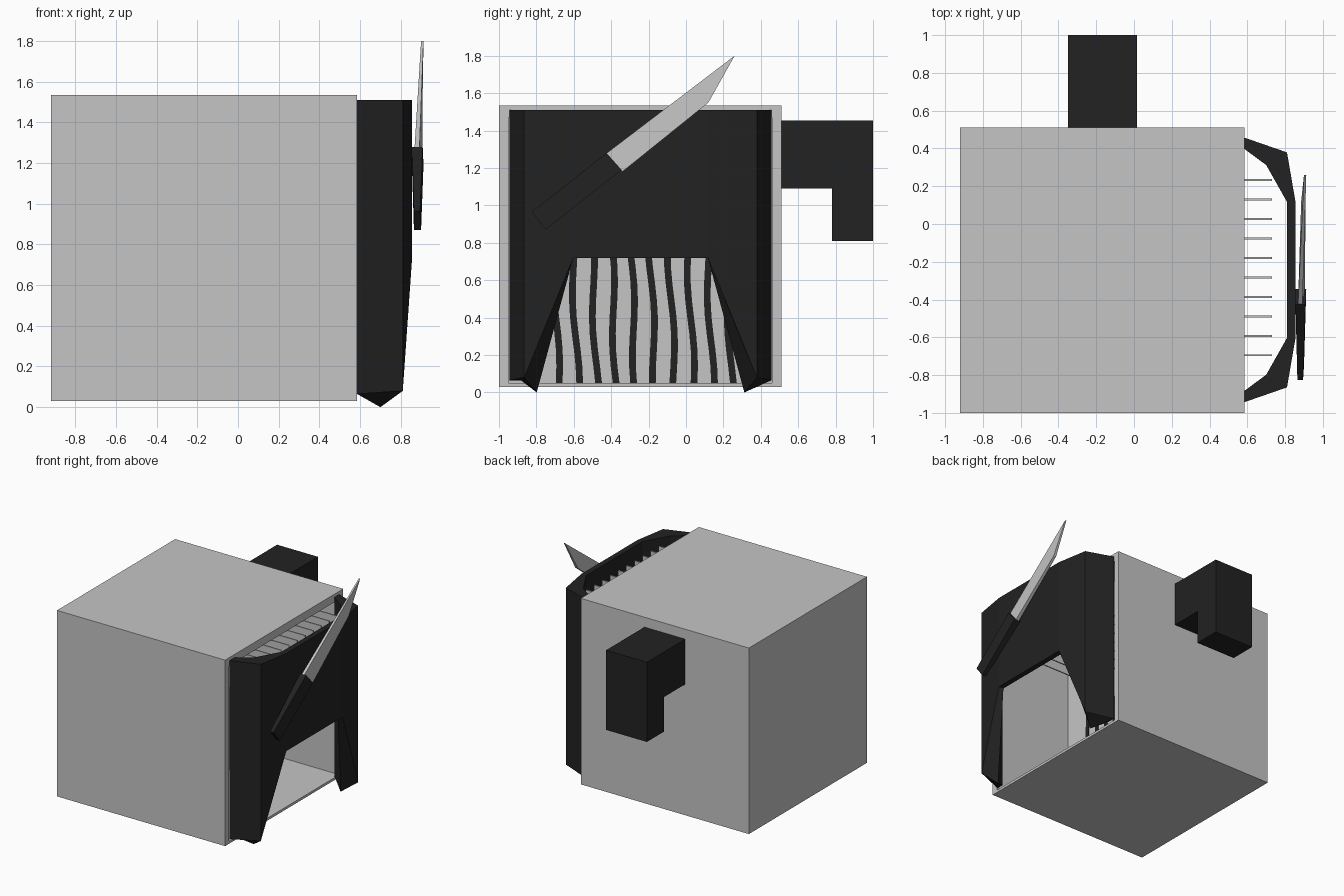
import bpy, math

if "Cube" in bpy.data.objects:
    bpy.data.objects.remove(bpy.data.objects["Cube"])


def material(name, rgb):
    m = bpy.data.materials.new(name)
    m.diffuse_color = (*rgb, 1)
    m.use_nodes = True
    m.node_tree.nodes["Principled BSDF"].inputs["Base Color"].default_value = m.diffuse_color
    return m


GREY = material("light grey", (0.56, 0.56, 0.56))
BLACK = material("near black", (0.016, 0.016, 0.016))


def mesh(name, verts, faces, mat):
    me = bpy.data.meshes.new(name)
    me.from_pydata(verts, [], faces)
    me.materials.append(mat)
    ob = bpy.data.objects.new(name, me)
    bpy.context.collection.objects.link(ob)
    bpy.context.view_layer.objects.active = ob
    # consistent outward normals
    import bmesh
    bm = bmesh.new()
    bm.from_mesh(me)
    bmesh.ops.recalc_face_normals(bm, faces=bm.faces)
    bm.to_mesh(me)
    bm.free()
    return ob


def prism(name, pts, lo, hi, mat):
    """Outline in y,z given thickness in x; lo and hi are numbers or one per point."""
    n = len(pts)
    lo = lo if isinstance(lo, (list, tuple)) else [lo] * n
    hi = hi if isinstance(hi, (list, tuple)) else [hi] * n
    verts = [(x, y, z) for x, (y, z) in zip(lo, pts)]
    verts += [(x, y, z) for x, (y, z) in zip(hi, pts)]
    faces = [tuple(range(n)), tuple(range(n, 2 * n))]
    faces += [(i, (i + 1) % n, n + (i + 1) % n, n + i) for i in range(n)]
    return mesh(name, verts, faces, mat)


def box(name, x, y, z, mat):
    return prism(name, [(y[0], z[0]), (y[1], z[0]), (y[1], z[1]), (y[0], z[1])],
                 x[0], x[1], mat)


# hollow cabinet, open towards +x: outer corners then inner corners
def corners(x, y, z):
    return [(x, y[0], z[0]), (x, y[1], z[0]), (x, y[1], z[1]), (x, y[0], z[1])]


WALL = -0.13
oy, oz, iy, iz = (-1, 0.51), (0.03, 1.535), (-0.95, 0.46), (0.05, 1.47)
v = corners(-0.92, oy, oz) + corners(0.585, oy, oz) + corners(0.585, iy, iz) + corners(WALL, iy, iz)
f = [(0, 1, 2, 3), (12, 13, 14, 15)]
for a in (0, 4, 8):
    for i in range(4):
        j = (i + 1) % 4
        f.append((a + i, a + j, a + 4 + j, a + 4 + i))
mesh("cabinet_shell", v, f, GREY)

# wavy dark stripes on the inner wall, and thin slats above them
ys = [-0.695 + 0.103 * i for i in range(10)]
for i, y in enumerate(ys):
    left, right = [], []
    for k in range(17):
        z = 0.05 + (1.47 - 0.05) * k / 16
        c = y + 0.012 - 0.035 * (z - 0.05) + 0.012 * math.sin(z * 8 + i * 0.9)
        left.append((c - 0.018, z))
        right.append((c + 0.018, z))
    prism("wall_stripe", left + right[::-1], WALL, WALL + 0.006, BLACK)
    box("slat", (WALL, 0.73), (y - 0.005, y + 0.005), (1.15, 1.46), GREY)

# faceted front cover: columns of outer and inner x,y with bottom heights
half_out = [(0.585, 0.70, 0.065), (0.81, 0.622, 0.08), (0.855, 0.36, 0.72)]
half_in = [(0.585, 0.64, 0.065), (0.70, 0.555, 0.0), (0.81, 0.36, 0.72)]
MID, TOP = -0.243, 1.51


def both(h):
    return [(x, MID - y, z) for x, y, z in h] + [(x, MID + y, z) for x, y, z in h[::-1]]


v, f = [], []
for o, n in zip(both(half_out), both(half_in)):
    v += [o, (o[0], o[1], TOP), (n[0], n[1], TOP), n]
for c in range(5):
    a, b = c * 4, c * 4 + 4
    for i in range(4):
        j = (i + 1) % 4
        f.append((a + i, a + j, b + j, b + i))
f += [(0, 1, 2, 3), (20, 21, 22, 23)]
mesh("front_cover", v, f, BLACK)

# hooked bracket on the back
prism("back_bracket", [(0.51, 1.455), (0.51, 1.09), (0.78, 1.09), (0.78, 0.81),
                       (1.0, 0.81), (1.0, 1.455)], -0.35, 0.015, BLACK)

# knife leaning on the cover
prism("knife_handle", [(-0.825, 0.965), (-0.75, 0.87), (-0.345, 1.19), (-0.425, 1.28)],
      [0.865, 0.865, 0.855, 0.855], [0.895, 0.90, 0.912, 0.908], BLACK)
prism("knife_blade", [(-0.43, 1.275), (-0.34, 1.18), (0.12, 1.55), (0.26, 1.80)],
      [0.868, 0.875, 0.885, 0.90], [0.892, 0.905, 0.908, 0.912], GREY)
